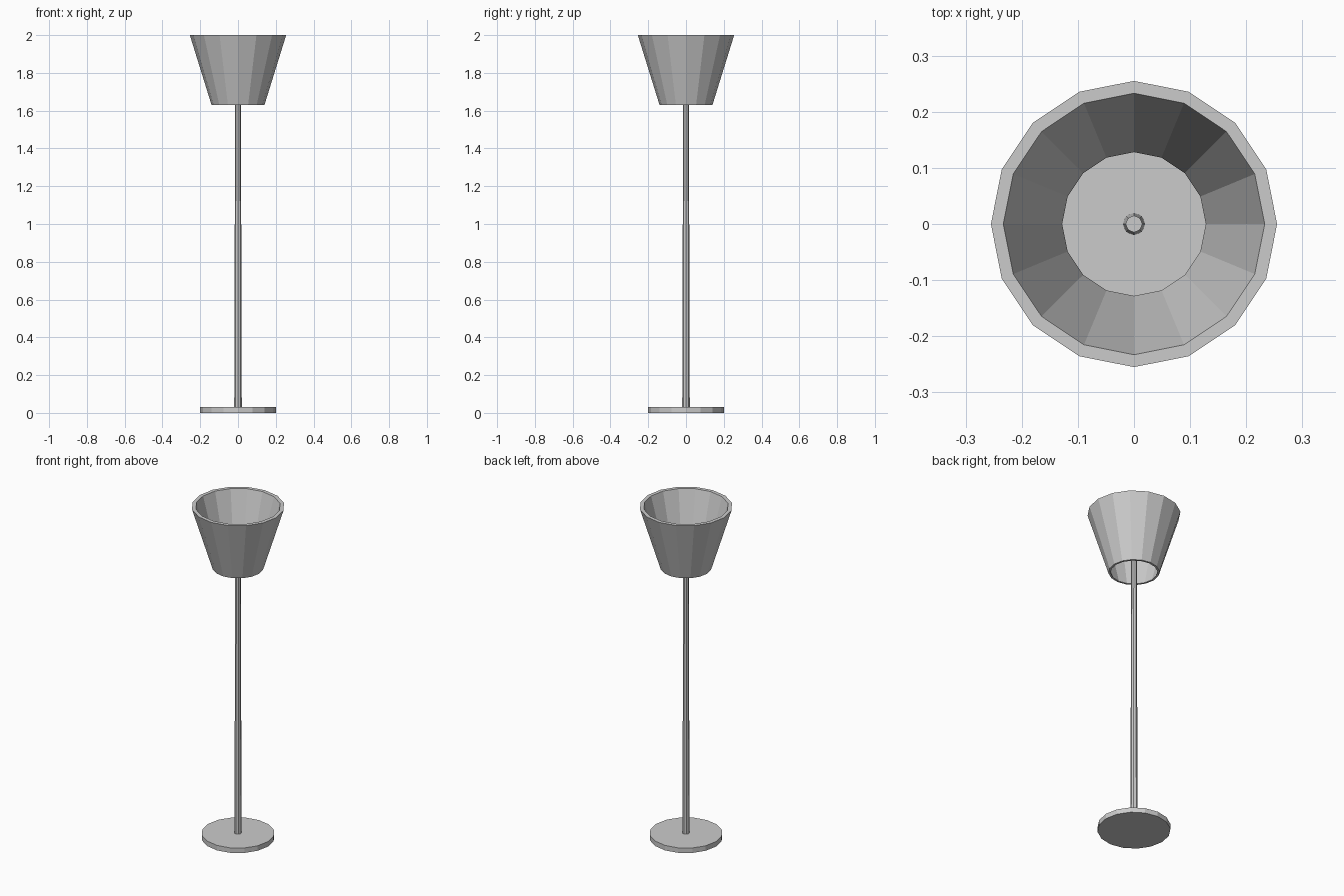
import bpy, bmesh, math

if "Cube" in bpy.data.objects:
    bpy.data.objects.remove(bpy.data.objects["Cube"])


def lathe(name, profile, sides, closed=False):
    """Revolve (radius, z) points about z; open profiles get end caps."""
    bm = bmesh.new()
    rings = []
    for r, z in profile:
        rings.append([bm.verts.new((r * math.cos(2 * math.pi * i / sides),
                                    r * math.sin(2 * math.pi * i / sides), z))
                      for i in range(sides)])
    pairs = list(zip(rings, rings[1:]))
    if closed:
        pairs.append((rings[-1], rings[0]))
    else:
        bm.faces.new(rings[0][::-1])
        bm.faces.new(rings[-1])
    for a, b in pairs:
        for i in range(sides):
            j = (i + 1) % sides
            bm.faces.new((a[i], a[j], b[j], b[i]))
    bmesh.ops.recalc_face_normals(bm, faces=bm.faces)
    mesh = bpy.data.meshes.new(name)
    bm.to_mesh(mesh)
    bm.free()
    obj = bpy.data.objects.new(name, mesh)
    bpy.context.collection.objects.link(obj)
    return obj


# Flat round foot
lathe("base", [(0.2, 0), (0.2, 0.03)], 16)

# Slightly tapered pole ending inside the shade
lathe("pole", [(0.02, 0.03), (0.015, 1.76)], 8)

# Thick-walled flared shade, open at both ends
lathe("shade", [(0.14, 1.63), (0.255, 2.0), (0.233, 2.0), (0.128, 1.63)],
      16, closed=True)
